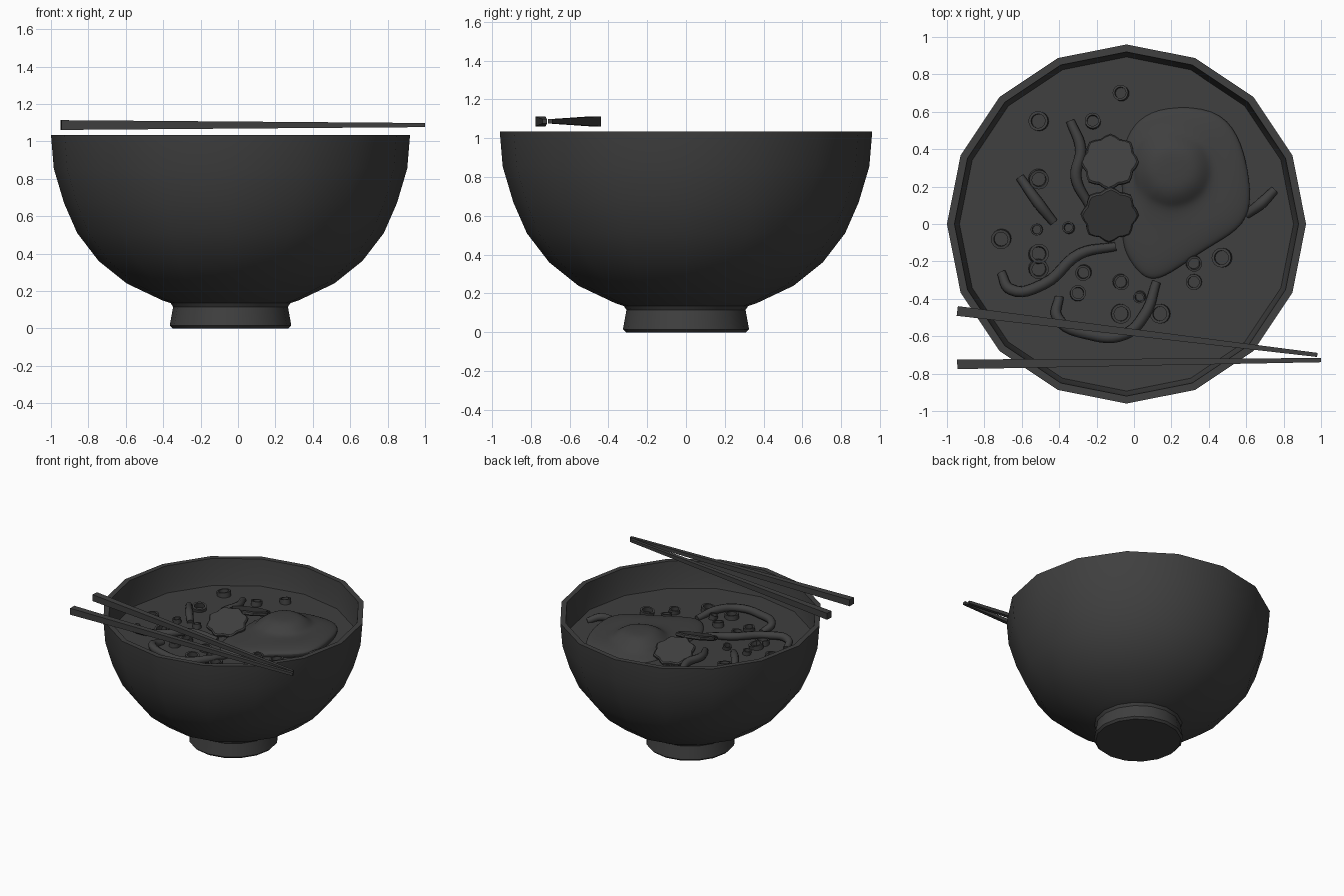
import bpy, bmesh, math, random
from mathutils import Vector, Matrix

random.seed(4)
cube = bpy.data.objects.get("Cube")
if cube:
    bpy.data.objects.remove(cube, do_unlink=True)

charcoal = bpy.data.materials.new("charcoal grey")
charcoal.use_nodes = True
GREY = (0.05, 0.05, 0.05, 1)
charcoal.diffuse_color = GREY
charcoal.node_tree.nodes["Principled BSDF"].inputs["Base Color"].default_value = GREY

SOUP = 0.83
CENTRE = Vector((-0.04, 0, 0))


def select(obj):
    bpy.ops.object.select_all(action='DESELECT')
    obj.select_set(True)
    bpy.context.view_layer.objects.active = obj


def finish(name, bm, angle=None):
    bmesh.ops.recalc_face_normals(bm, faces=bm.faces)
    mesh = bpy.data.meshes.new(name)
    bm.to_mesh(mesh)
    bm.free()
    mesh.materials.append(charcoal)
    obj = bpy.data.objects.new(name, mesh)
    bpy.context.collection.objects.link(obj)
    if angle:
        select(obj)
        bpy.ops.object.shade_smooth_by_angle(angle=math.radians(angle))
    return obj


def bridge(bm, rings):
    # join successive closed rings of vertices with quads
    for a, b in zip(rings, rings[1:]):
        n = len(a)
        for i in range(n):
            j = (i + 1) % n
            bm.faces.new((a[i], a[j], b[j], b[i]))


def lathe(bm, profile, sides):
    rings = []
    for r, z in profile:
        rings.append([bm.verts.new((r * math.cos(math.tau * i / sides),
                                    r * math.sin(math.tau * i / sides), z))
                      for i in range(sides)])
    bridge(bm, rings)
    return rings


# Bowl: outer wall, rim and inner wall in one turned profile
bm = bmesh.new()
wall = [(0.31, 0), (0.325, 0.015), (0.307, 0.115), (0.32, 0.135), (0.365, 0.15),
        (0.555, 0.24), (0.705, 0.36), (0.82, 0.51), (0.89, 0.67), (0.945, 0.855),
        (0.96, 1.035), (0.92, 1.035), (0.905, 0.87), (0.85, 0.68), (0.6, 0.32)]
rings = lathe(bm, wall, 16)
bm.faces.new(rings[0])
bm.faces.new(rings[-1])
finish("bowl", bm, 35).location = CENTRE

# Broth surface
bm = bmesh.new()
bmesh.ops.create_circle(bm, cap_ends=True, segments=16, radius=0.893)
broth = finish("broth", bm)
broth.location = CENTRE + Vector((0, 0, SOUP))

# Fried egg: irregular white with a low yolk dome
yolk = Vector((0.21, 0.29))
outline = [(0.63, 0.1), (0.61, 0.29), (0.56, 0.48), (0.44, 0.62), (0.16, 0.63),
           (0.02, 0.57), (-0.06, 0.44), (-0.07, 0.25), (-0.05, 0.05), (-0.07, -0.1),
           (-0.01, -0.22), (0.08, -0.31), (0.19, -0.27), (0.38, -0.13), (0.57, -0.03)]
bm = bmesh.new()
rings = []
for r, h in [(0.08, 0.125), (0.14, 0.11), (0.185, 0.08), (0.22, 0.055)]:
    ring = []
    for p in outline:
        q = yolk + (Vector(p) - yolk).normalized() * r
        ring.append(bm.verts.new((*q, SOUP + h)))
    rings.append(ring)
for t, h in [(0.75, 0.05), (0.95, 0.035), (1.02, 0.015), (0.98, -0.02)]:
    ring = []
    for p in outline:
        q = yolk + (Vector(p) - yolk) * t
        lift = 0.05 * (q.x - yolk.x) - 0.05 * max(q.y - yolk.y, 0)
        ring.append(bm.verts.new((*q, SOUP + h + lift)))
    rings.append(ring)
bridge(bm, rings)
bm.faces.new(rings[0])
egg = finish("fried_egg", bm, 80)
egg.modifiers.new("soften", 'SUBSURF').levels = 2
egg.modifiers["soften"].render_levels = 2

# Two scalloped vegetable slices leaning on each other
for side, y, z, tilt in [("back", 0.33, 0.885, -18), ("front", 0.05, 0.9, 20)]:
    bm = bmesh.new()
    rings = []
    for scale, h in [(0.94, -0.016), (1, -0.008), (1, 0.008), (0.94, 0.016)]:
        rings.append([])
        for i in range(32):
            a = math.tau * i / 32
            r = scale * (0.146 + 0.01 * math.cos(8 * a))
            rings[-1].append(bm.verts.new((r * math.cos(a), r * math.sin(a), h)))
    bridge(bm, rings)
    bm.faces.new(rings[0])
    bm.faces.new(rings[-1])
    slice_obj = finish(side + "_vegetable_slice", bm, 40)
    slice_obj.location = (-0.13, y, z)
    slice_obj.rotation_euler = (math.radians(tilt), math.radians(tilt * 0.3), 0)

# Noodles: round tubes half sunk in the broth
noodles = [
    [(-0.34, 0.55), (-0.285, 0.4), (-0.31, 0.25), (-0.24, 0.1)],
    [(-0.61, 0.25), (-0.51, 0.11), (-0.43, 0.01)],
    [(-0.71, -0.26), (-0.66, -0.35), (-0.48, -0.32), (-0.29, -0.16), (-0.1, -0.12)],
    [(-0.4, -0.39), (-0.41, -0.5), (-0.24, -0.59), (-0.05, -0.59), (0.06, -0.48), (0.12, -0.31)],
    [(0.6, 0.05), (0.68, 0.11), (0.75, 0.18)],
]
for n, path in enumerate(noodles, 1):
    curve = bpy.data.curves.new("noodle", 'CURVE')
    curve.dimensions = '3D'
    curve.bevel_depth = 0.03
    curve.bevel_resolution = 2
    curve.use_fill_caps = True
    curve.resolution_u = 6
    spline = curve.splines.new('BEZIER')
    spline.bezier_points.add(len(path) - 1)
    for i, (point, p) in enumerate(zip(spline.bezier_points, path)):
        end = i in (0, len(path) - 1)
        point.co = (*p, SOUP + (0.005 if end else 0.03))
        point.radius = 0.8 if end else 1
        point.handle_left_type = point.handle_right_type = 'AUTO'
    curve.materials.append(charcoal)
    noodle = bpy.data.objects.new(f"noodle_{n}", curve)
    bpy.context.collection.objects.link(noodle)
    select(noodle)
    bpy.ops.object.convert(target='MESH')
    bpy.ops.object.shade_smooth_by_angle(angle=math.radians(50))

# Spring onion rings: short hollow tubes, slightly tipped
onions = [(-0.07, 0.7, 4), (-0.51, 0.55, 5), (-0.22, 0.55, 4), (-0.51, 0.24, 5),
          (-0.71, -0.08, 5), (-0.52, -0.03, 3), (-0.35, -0.02, 3), (-0.51, -0.16, 5),
          (-0.51, -0.24, 5), (-0.27, -0.26, 4), (-0.3, -0.37, 4), (-0.07, -0.31, 4),
          (0.03, -0.39, 3), (-0.07, -0.48, 5), (0.14, -0.48, 5), (0.47, -0.18, 5),
          (0.32, -0.21, 4), (0.32, -0.31, 4)]
for n, (x, y, size) in enumerate(onions, 1):
    bm = bmesh.new()
    r = size * 0.0105
    inner = r * 0.72
    lathe(bm, [(inner, -0.02), (r, -0.02), (r, 0.02), (inner, 0.02), (inner, -0.02)], 16)
    bmesh.ops.remove_doubles(bm, verts=bm.verts, dist=0.0001)
    onion = finish(f"onion_ring_{n}", bm, 40)
    onion.location = (x, y, SOUP + 0.012)
    onion.rotation_euler = [random.uniform(-0.2, 0.2) for _ in range(2)] + [0]

# Chopsticks: square sticks tapering to the tip
for side, start, tip in [("back", (-0.945, -0.465), (0.98, -0.7)),
                         ("front", (-0.945, -0.75), (1.0, -0.728))]:
    bm = bmesh.new()
    a, b = Vector((*start, 1.087)), Vector((*tip, 1.087))
    across = Vector((0, 0, 1)).cross(b - a).normalized()
    rings = []
    for p, half in ((a, 0.026), (b, 0.011)):
        rings.append([bm.verts.new(p + across * half * u + Vector((0, 0, half * v)))
                      for u, v in ((-1, -1), (1, -1), (1, 1), (-1, 1))])
    bridge(bm, rings)
    bm.faces.new(rings[0])
    bm.faces.new(rings[1])
    finish(side + "_chopstick", bm)
